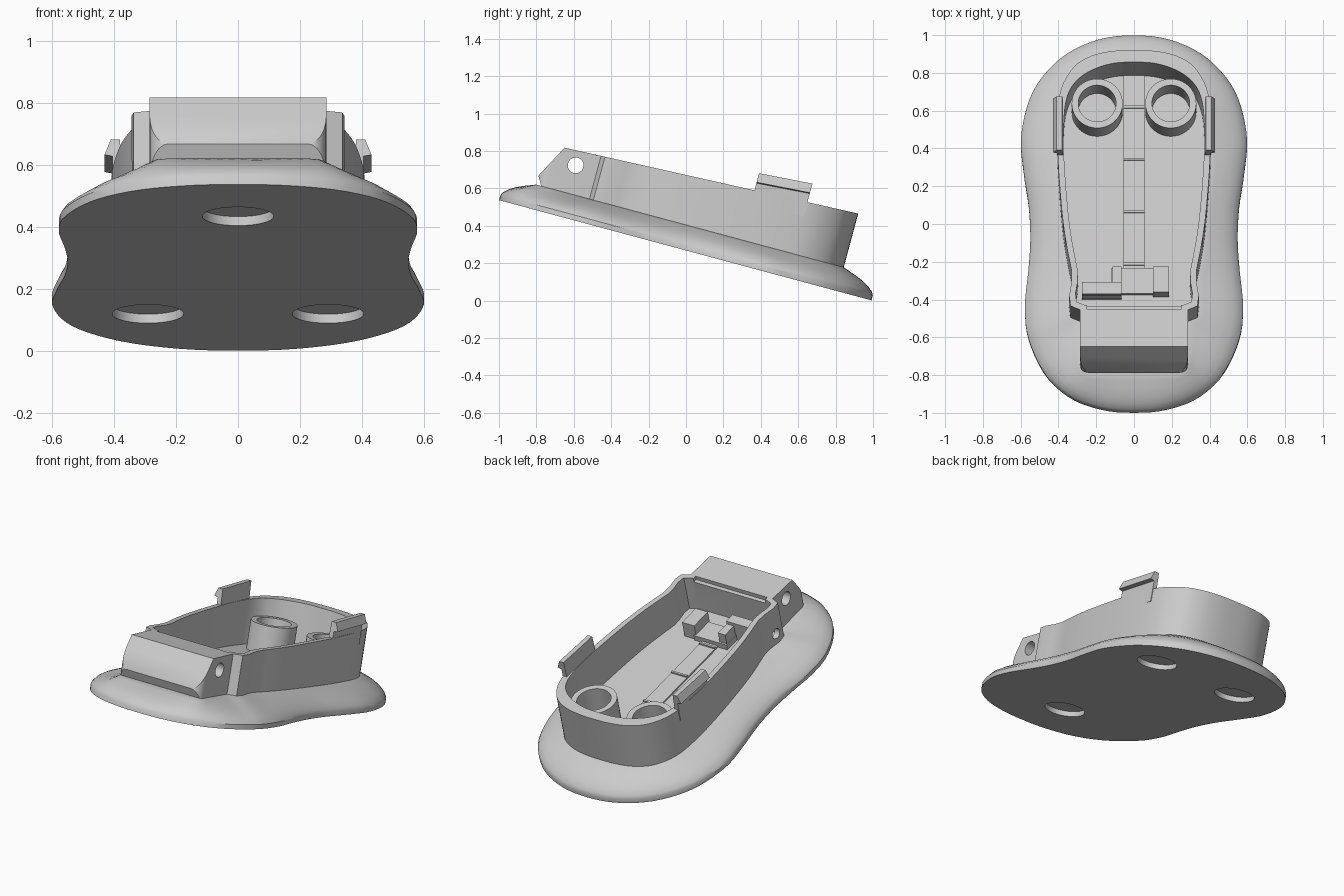
import bpy, bmesh, math
from mathutils import Vector

if "Cube" in bpy.data.objects:
    bpy.data.objects.remove(bpy.data.objects["Cube"])

TILT = math.radians(-15.05)
LIFT = 0.268

grey = bpy.data.materials.new("plain_grey")
grey.use_nodes = True
grey.diffuse_color = (0.6, 0.6, 0.6, 1)
grey.node_tree.nodes["Principled BSDF"].inputs["Base Color"].default_value = (0.6, 0.6, 0.6, 1)


def make(name, bm):
    bmesh.ops.recalc_face_normals(bm, faces=bm.faces)
    mesh = bpy.data.meshes.new(name)
    bm.to_mesh(mesh)
    bm.free()
    mesh.materials.append(grey)
    ob = bpy.data.objects.new(name, mesh)
    bpy.context.collection.objects.link(ob)
    return ob


def loft(rings):
    """Skin closed rings of equal count and cap both ends."""
    bm = bmesh.new()
    rows = [[bm.verts.new(p) for p in ring] for ring in rings]
    n = len(rows[0])
    for a, b in zip(rows, rows[1:]):
        for i in range(n):
            bm.faces.new((a[i], a[(i + 1) % n], b[(i + 1) % n], b[i]))
    bm.faces.new(rows[0])
    bm.faces.new(rows[-1])
    return bm


def box(name, x0, x1, y0, y1, z0, z1):
    base = [(x0, y0), (x1, y0), (x1, y1), (x0, y1)]
    return make(name, loft([[(x, y, z) for x, y in base] for z in (z0, z1)]))


def tube(name, centre, radius, depth, axis="Z", inner=None):
    rings = []
    spans = [(radius, -1), (radius, 1)]
    if inner:
        spans += [(inner, 1), (inner, -0.95)]
    for r, side in spans:
        ring = []
        for i in range(40):
            a = math.tau * i / 40
            p = Vector((r * math.cos(a), r * math.sin(a), side * depth / 2))
            if axis == "X":
                p = Vector((p.z, p.x, p.y))
            ring.append(p + Vector(centre))
        rings.append(ring)
    return make(name, loft(rings))


def cut(target, *cutters):
    bpy.context.view_layer.objects.active = target
    for c in cutters:
        mod = target.modifiers.new("cut", "BOOLEAN")
        mod.operation, mod.solver, mod.object = "DIFFERENCE", "EXACT", c
        bpy.ops.object.modifier_apply(modifier=mod.name)
        bpy.data.objects.remove(c)


def curve_half(pts, steps=6):
    """Catmull-Rom through half-outline points, mirrored at both ends."""
    p = [Vector(q) for q in pts]
    p = [Vector((-p[1].x, p[1].y))] + p + [Vector((-p[-2].x, p[-2].y))]
    out = []
    for i in range(1, len(p) - 2):
        a, b, c, d = p[i - 1:i + 3]
        for k in range(steps):
            t = k / steps
            out.append(0.5 * (2 * b + (c - a) * t + (2 * a - 5 * b + 4 * c - d) * t * t
                              + (3 * b - a - 3 * c + d) * t ** 3))
    return out + [p[-2]]


def resample(pts, n):
    pts = [Vector(p) for p in pts]
    dist = [0]
    for a, b in zip(pts, pts[1:]):
        dist.append(dist[-1] + (b - a).length)
    out, j = [], 0
    for i in range(n + 1):
        d = dist[-1] * i / n
        while j < len(pts) - 2 and dist[j + 1] < d:
            j += 1
        out.append(pts[j].lerp(pts[j + 1], (d - dist[j]) / (dist[j + 1] - dist[j])))
    return out


def mirrored(half):
    """Full closed outline from a half running back centre to front centre."""
    return [(p[0], p[1]) for p in half] + [(-p[0], p[1]) for p in half[-2:0:-1]]


# Outlines in the plane of the base
flange_half = curve_half([(0, 1.027), (.2, 1.0), (.39, .9), (.535, .72), (.597, .48),
                          (.583, .27), (.556, .08), (.549, -.1), (.56, -.27), (.577, -.45),
                          (.56, -.63), (.47, -.83), (.33, -.96), (.16, -1.022), (0, -1.035)])
body_back = curve_half([(0, .838), (.12, .832), (.23, .805), (.32, .745), (.385, .63),
                        (.405, .48), (.403, .25), (.375, -.1), (.33, -.36), (.285, -.57)], 4)
corner = [(.225 + .06 * math.cos(a), -.806 - .06 * math.sin(a))
          for a in (math.radians(15 * i) for i in range(7))]
body_half = [tuple(p) for p in body_back] + corner + [(0, -.866)]
cavity_half = [tuple(p) for p in curve_half(
    [(0, .772), (.1, .768), (.2, .74), (.285, .69), (.345, .61),
     (.37, .48), (.37, .25), (.342, -.1), (.297, -.36), (.258, -.545)], 4)] + [(0, -.545)]

# Flared foot plate with three round pockets underneath
outer = mirrored(resample(flange_half, 60))
inner = mirrored(resample(body_half, 60))
rings = [[(x, y, 0) for x, y in outer]]
for t, h in ((0, .028), (.05, .045), (.2, .069), (.4, .09), (.65, .109), (.85, .122), (1, .132)):
    rings.append([(a[0] + (b[0] - a[0]) * t, a[1] + (b[1] - a[1]) * t, h)
                  for a, b in zip(outer, inner)])
foot = make("foot_plate", loft(rings))
cut(foot, *[tube("pocket", (x, y, 0), .115, .06) for x, y in ((0, -.64), (-.29, .57), (.29, .57))])

# Tray body, trimmed to its sloping rim, slanted nose and undercut
bm = loft([[(x, y, z) for x, y in mirrored(body_half)] for z in (.1, .55)])
for co, no in (((0, -.77, .362), (0, -.042, 1)),
               ((0, -.77, .362), (0, -.181, .096)),
               ((0, -.866, .181), (0, -.063, -.037))):
    bmesh.ops.bisect_plane(bm, geom=bm.verts[:] + bm.edges[:] + bm.faces[:], plane_co=co,
                           plane_no=no, clear_outer=True)
    edges = [e for e in bm.edges if e.is_boundary]
    if edges:
        bmesh.ops.holes_fill(bm, edges=edges, sides=0)
body = make("tray_body", bm)
cavity = make("cavity", loft([[(x, y, z) for x, y in mirrored(cavity_half)] for z in (.15, .7)]))
cut(body, cavity,
    box("ledge", -.25, .25, -.568, -.53, .345, .6),
    tube("pivot_hole", (0, -.688, .286), .042, 1.2, "X"),
    tube("cable_hole", (-.33, -.479, .2), .032, .24, "X"))

parts = [foot, body]

# Snap clips on both side walls
clip = [(.372, .33), (.404, .33), (.404, .455), (.43, .46), (.41, .51), (.38, .51)]
for side, label in ((1, "left"), (-1, "right")):
    ends = [[(side * x, y, z + .07 * (y - .41)) for x, z in clip] for y in (.27, .56)]
    parts.append(make(label + "_clip", loft(ends)))
    # Round sockets at the back of the tray
    parts.append(tube(label + "_socket", (side * .195, .575, .23), .135, .18, inner=.1))

# Raised centre strip with cross ridges
parts.append(box("centre_strip", -.055, .055, -.29, .77, .145, .16))
for i in range(4):
    y = -.27 + i * .287
    parts.append(box("strip_ridge", -.055, .055, y, y + .012, .145, .17))

# Cable holder parts at the front of the tray
parts.append(box("holder_base", -.12, .11, -.43, -.29, .145, .185))
parts.append(box("holder_block", .1, .185, -.44, -.3, .145, .25))
arm = box("cable_arm", -.275, -.065, -.455, -.39, .145, .27)
cut(arm, tube("arm_hole", (-.2, -.479, .2), .032, .3, "X"))
parts.append(arm)
parts.append(box("arm_end", -.115, -.065, -.40, -.3, .145, .25))

# Smooth the curved skins and tilt the whole assembly
for ob in parts:
    bpy.ops.object.select_all(action="DESELECT")
    ob.select_set(True)
    bpy.context.view_layer.objects.active = ob
    bpy.ops.object.shade_smooth_by_angle(angle=math.radians(30))
    ob.rotation_euler = (TILT, 0, 0)
    ob.location = (0, 0, LIFT)
